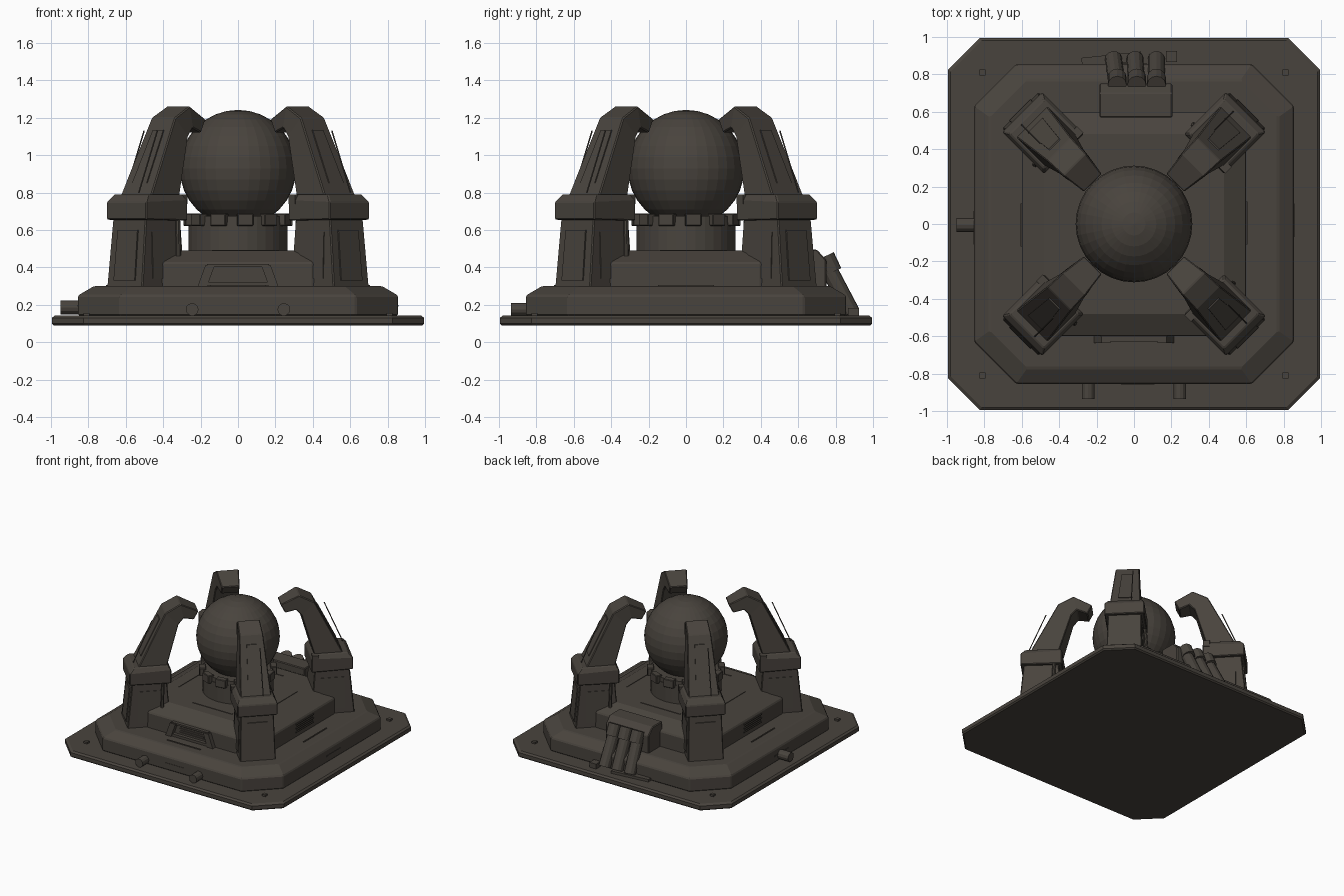
import bpy, bmesh, math
from mathutils import Matrix, Vector

if "Cube" in bpy.data.objects:
    bpy.data.objects.remove(bpy.data.objects["Cube"])

mat = bpy.data.materials.new("dark brown metal")
mat.diffuse_color = (0.066, 0.057, 0.047, 1)
mat.use_nodes = True
mat.node_tree.nodes["Principled BSDF"].inputs["Base Color"].default_value = mat.diffuse_color


def finish(name, bm, bevel=0.0, matrix=None):
    if matrix is not None:
        bm.transform(matrix)
    bmesh.ops.recalc_face_normals(bm, faces=bm.faces)
    me = bpy.data.meshes.new(name)
    bm.to_mesh(me)
    bm.free()
    ob = bpy.data.objects.new(name, me)
    bpy.context.collection.objects.link(ob)
    me.materials.append(mat)
    if bevel:
        m = ob.modifiers.new("bevel", 'BEVEL')
        m.width = bevel
        m.segments = 1
        m.limit_method = 'ANGLE'
    return ob


def loft(name, loops, bevel=0.0, matrix=None):
    """Skin a list of equal-length vertex loops and cap both ends."""
    bm = bmesh.new()
    rows = [[bm.verts.new(p) for p in loop] for loop in loops]
    n = len(rows[0])
    for a, b in zip(rows, rows[1:]):
        for i in range(n):
            j = (i + 1) % n
            bm.faces.new((a[i], a[j], b[j], b[i]))
    bm.faces.new(rows[0])
    bm.faces.new(rows[-1])
    return finish(name, bm, bevel, matrix)


def octagon(half, cut, z):
    h, k = half, half - cut
    return [(h, -k, z), (h, k, z), (k, h, z), (-k, h, z),
            (-h, k, z), (-h, -k, z), (-k, -h, z), (k, -h, z)]


def box(name, centre, size, matrix=None, bevel=0.0, tilt=None):
    bm = bmesh.new()
    bmesh.ops.create_cube(bm, size=1)
    bm.transform(Matrix.Diagonal((*size, 1)))
    if tilt is not None:
        bm.transform(tilt)
    bm.transform(Matrix.Translation(centre))
    return finish(name, bm, bevel, matrix)


def rod(name, a, b, r, sides=12, matrix=None):
    a, b = Vector(a), Vector(b)
    d = b - a
    bm = bmesh.new()
    bmesh.ops.create_cone(bm, cap_ends=True, segments=sides, radius1=r, radius2=r, depth=d.length)
    bm.transform(Matrix.Translation((a + b) / 2) @ d.to_track_quat('Z', 'Y').to_matrix().to_4x4())
    return finish(name, bm, 0, matrix)


def turn(deg):
    return Matrix.Rotation(math.radians(deg), 4, 'Z')


# stepped base
loft("base_plate", [octagon(0.985, 0.165, 0.09), octagon(0.995, 0.17, 0.10),
                    octagon(0.995, 0.17, 0.13), octagon(0.98, 0.165, 0.142)])
loft("lower_tier", [octagon(0.855, 0.225, 0.14), octagon(0.855, 0.225, 0.25),
                    octagon(0.77, 0.20, 0.30)], 0.008)
loft("upper_tier", [octagon(0.60, 0.20, 0.29), octagon(0.60, 0.20, 0.425),
                    octagon(0.48, 0.16, 0.49)], 0.008)

# round neck, collar and collar blocks
rod("neck", (0, 0, 0.48), (0, 0, 0.64), 0.265, 32)
rod("collar", (0, 0, 0.625), (0, 0, 0.675), 0.262, 32)
for i in range(12):
    box("collar_block", (0.265, 0, 0.655), (0.05, 0.085, 0.066), turn(i * 30 + 8), 0.004)

# sphere
bm = bmesh.new()
bmesh.ops.create_uvsphere(bm, u_segments=32, v_segments=16, radius=0.312)
finish("sphere", bm, 0, Matrix.Translation((0, 0, 0.93)))


def station(outer, inner, w):
    (ro, zo), (ri, zi) = outer, inner
    return [(ro, -w / 2, zo), (ro, w / 2, zo), (ri, w / 2, zi), (ri, -w / 2, zi)]


# four claw legs on the diagonals
for i in range(4):
    m = turn(45 + 90 * i)
    loft("leg_foot", [station((0.86, 0.28), (0.53, 0.28), 0.27),
                      station((0.82, 0.68), (0.56, 0.68), 0.25)], 0.006, m)
    loft("leg_cuff", [station((0.845, 0.655), (0.53, 0.65), 0.30),
                      station((0.845, 0.75), (0.53, 0.76), 0.30),
                      station((0.81, 0.79), (0.55, 0.79), 0.26)], 0.006, m)
    loft("leg_claw", [station((0.78, 0.77), (0.56, 0.77), 0.235),
                      station((0.565, 1.20), (0.465, 1.10), 0.18),
                      station((0.45, 1.262), (0.425, 1.145), 0.17),
                      station((0.31, 1.19), (0.345, 1.12), 0.135)], 0.006, m)
    # raised panels, rods and side box
    loft("foot_panel", [station((0.862, 0.33), (0.83, 0.33), 0.16),
                        station((0.836, 0.60), (0.80, 0.60), 0.15)], 0, m)
    loft("claw_panel", [station((0.747, 0.85), (0.72, 0.85), 0.11),
                        station((0.605, 1.135), (0.58, 1.135), 0.08)], 0, m)
    rod("claw_cable", (0.80, 0.05, 0.80), (0.66, 0.05, 1.13), 0.004, 6, m)
    for s in (-1, 1):
        loft("foot_side_panel", [[(r, s * y, z) for r, y, z in
                                 ((0.60, 0.10, k), (0.78, 0.10, k), (0.78, w, k), (0.60, w, k))]
                                 for k, w in ((0.34, 0.139), (0.59, 0.131))], 0, m)
    rod("foot_hose", (0.60, 0.15, 0.46), (0.59, 0.135, 0.66), 0.013, 8, m)
    box("cuff_box", (0.56, -0.13, 0.765), (0.05, 0.05, 0.05), m)

# vent slats on front, right and left; seam strips on all four sides
for a in (0, 90, 270):
    for k in range(5):
        box("vent_slat", (0.005, -0.601, 0.338 + k * 0.016), (0.23 - 0.02 * (k % 2), 0.012, 0.007), turn(a))
for a in range(0, 360, 90):
    box("seam_strip", (0.02, -0.855, 0.195), (0.18, 0.006, 0.008), turn(a))
    box("top_seam", (0.04, -0.385, 0.491), (0.36, 0.008, 0.006), turn(a))
    box("tier_strip", (0.0, -0.70, 0.302), (0.30, 0.01, 0.006), turn(a))
    box("plate_bolt", (0.81, -0.81, 0.147), (0.03, 0.03, 0.02), turn(a))

# trapezoid frame around the front vent
for s in (-1, 1):
    loft("vent_frame_side", [[(s * x, y, z) for x, y in
                             ((x0, -0.59), (x0 + 0.05, -0.59), (x0 + 0.05, -0.635), (x0, -0.635))]
                             for x0, z in ((0.165, 0.30), (0.125, 0.41))])
box("vent_frame_top", (0, -0.61, 0.41), (0.33, 0.035, 0.014))
box("vent_frame_base", (0, -0.61, 0.312), (0.36, 0.035, 0.02))

# pegs on the front and left side
for s in (-1, 1):
    rod("front_peg", (s * 0.245, -0.84, 0.175), (s * 0.245, -0.935, 0.175), 0.034, 12)
rod("left_peg", (-0.84, -0.005, 0.185), (-0.95, -0.005, 0.185), 0.037, 12)

# rear manifold with three pipes
loft("manifold", [[(x, y, z) for y, z in ((0.57, 0.29), (0.75, 0.29), (0.75, 0.44), (0.70, 0.495), (0.57, 0.495))]
                  for x in (-0.185, 0.205)], 0.006)
for k, x in enumerate((-0.09, 0.015, 0.12)):
    low = x - 0.02 + 0.01 * k
    rod("pipe", (x, 0.735, 0.445), (low, 0.885, 0.16), 0.045, 12)
    rod("pipe_collar", (x, 0.745, 0.46), (x, 0.785, 0.375), 0.05, 12)
box("pipe_foot", (-0.12, 0.88, 0.15), (0.32, 0.05, 0.025), None, 0, turn(6))
box("pipe_bracket", (0.2, 0.895, 0.16), (0.06, 0.06, 0.045))
